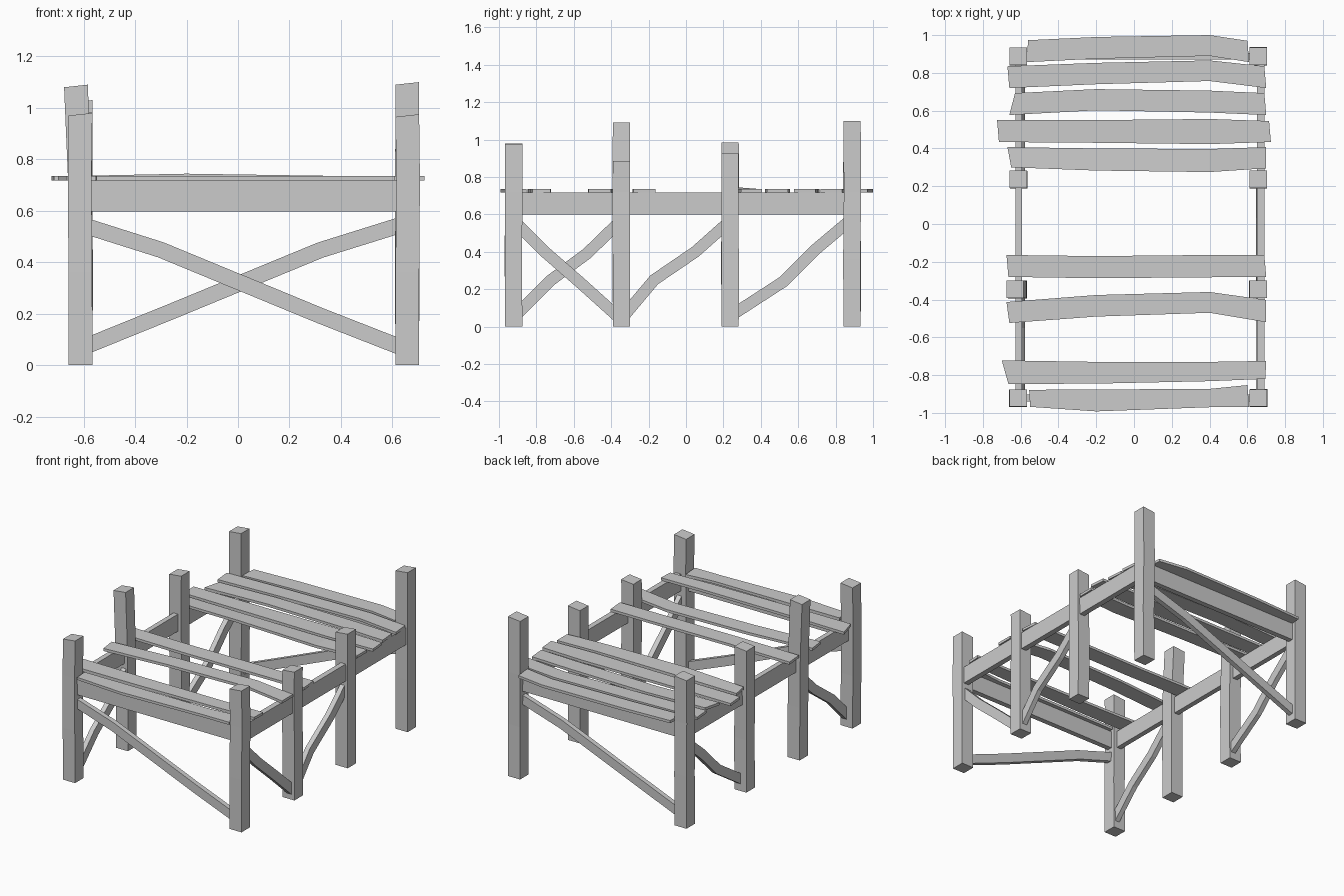
import bpy, random
from mathutils import Vector

if "Cube" in bpy.data.objects:
    bpy.data.objects.remove(bpy.data.objects["Cube"])

random.seed(4)
XL, XR = -0.612, 0.658
YS = [-0.921, -0.345, 0.236, 0.888]


def loft(name, rings):
    """Closed skin over a row of four-point rings."""
    verts = [p for r in rings for p in r]
    faces = [(0, 1, 2, 3)]
    for i in range(len(rings) - 1):
        a, b = i * 4, i * 4 + 4
        faces += [(a + j, b + j, b + (j + 1) % 4, a + (j + 1) % 4) for j in range(4)]
    e = len(verts) - 4
    faces.append((e + 3, e + 2, e + 1, e))
    me = bpy.data.meshes.new(name)
    me.from_pydata(verts, [], faces)
    ob = bpy.data.objects.new(name, me)
    bpy.context.collection.objects.link(ob)
    bpy.context.view_layer.objects.active = ob
    bpy.ops.object.mode_set(mode='EDIT')
    bpy.ops.mesh.select_all(action='SELECT')
    bpy.ops.mesh.normals_make_consistent(inside=False)
    bpy.ops.object.mode_set(mode='OBJECT')


def box(name, lo, hi):
    loft(name, [[(lo[0], lo[1], z), (hi[0], lo[1], z), (hi[0], hi[1], z), (lo[0], hi[1], z)]
                for z in (lo[2], hi[2])])


def brace(name, path, axis, at, depth=0.034, width=0.062):
    """Bent board in a vertical plane; path holds (along, z)."""
    pts = [Vector(p) for p in path]
    rings = []
    for i, p in enumerate(pts):
        d = (pts[min(i + 1, len(pts) - 1)] - pts[max(i - 1, 0)]).normalized()
        n = Vector((-d.y, d.x)) * width / 2
        ring = []
        for s, t in ((-1, -1), (1, -1), (1, 1), (-1, 1)):
            q, w = p + n * s, at + t * depth / 2
            ring.append((q.x, w, q.y) if axis == 'x' else (w, q.x, q.y))
        rings.append(ring)
    loft(name, rings)


# posts: slightly crooked square timbers of differing heights
tops = {'left': [0.975, 1.085, 0.98, 1.025], 'right': [0.97, 0.88, 0.92, 1.095]}
for side, x in (('left', XL), ('right', XR)):
    for k, (y, h) in enumerate(zip(YS, tops[side])):
        rings = []
        for i, z in enumerate((0, 0.36, 0.72, h)):
            j = 0.004 if 0 < i < 3 else 0.0
            cx = x + random.uniform(-j, j)
            cy = y + random.uniform(-j, j)
            if side == 'left' and k == 1 and i == 3:
                cx -= 0.018
            tilt = 0.005 if i == 3 else 0
            r = 0.046
            rings.append([(cx + sx * r, cy + sy * r, z + sx * tilt)
                          for sx, sy in ((-1, -1), (1, -1), (1, 1), (-1, 1))])
        loft(f"{side}_post_{k + 1}", rings)

# long side rails and end beams
box("left_rail", (-0.627, -0.91, 0.598), (-0.592, 0.88, 0.716))
box("right_rail", (0.652, -0.91, 0.598), (0.690, 0.88, 0.716))
for n, y in (("front_beam", YS[0]), ("back_beam", YS[3])):
    box(n, (XL, y - 0.018, 0.598), (XR, y + 0.018, 0.718))

# deck planks: left x (back, front), right x, back edge y, front edge y
planks = [
    ((-.56, -.57), (.60, .61), (.973, .99, 1.0, .970), (.857, .875, .89, .857)),
    ((-.67, -.66), (.69, .70), (.835, .853, .866, .835), (.72, .74, .757, .72)),
    ((-.63, -.66), (.69, .70), (.693, .714, .706, .693), (.577, .602, .59, .577)),
    ((-.725, -.715), (.715, .725), (.55, .55, .556, .545), (.434, .430, .423, .434)),
    ((-.67, -.65), (.70, .70), (.407, .400, .397, .407), (.30, .283, .275, .295)),
    ((-.675, -.665), (.69, .70), (-.164, -.17, -.164, -.164), (-.28, -.287, -.282, -.28)),
    ((-.675, -.66), (.70, .70), (-.413, -.376, -.36, -.402), (-.524, -.49, -.47, -.52)),
    ((-.70, -.665), (.70, .695), (-.722, -.73, -.73, -.725), (-.847, -.845, -.832, -.82)),
    ((-.555, -.55), (.60, .61), (-.878, -.876, -.873, -.853), (-.968, -.992, -.97, -.968)),
]
for k, (l, r, back, front) in enumerate(planks):
    rings = []
    for i, (yb, yf) in enumerate(zip(back, front)):
        xb = (l[0], -0.2, 0.4, r[0])[i]
        xf = (l[1], -0.2, 0.4, r[1])[i]
        up = 0.009 if k == 4 and i == 1 else 0
        rings.append([(xb, yb, 0.717), (xf, yf, 0.717 + up),
                      (xf, yf, 0.735 + up), (xb, yb, 0.735)])
    loft(f"plank_{k + 1}", rings)

# diagonal braces on both ends
brace("front_brace", [(-.60, .543), (-.30, .448), (.32, .192), (.65, .063)], 'x', YS[0])
brace("back_brace", [(-.60, .07), (-.25, .212), (.32, .447), (.65, .55)], 'x', YS[3])

# diagonal braces along the sides
XBL, XBR = -0.595, 0.664
brace("right_brace_front", [(-.91, .555), (-.755, .40), (-.56, .23), (-.36, .05)], 'y', XBR)
brace("right_brace_middle", [(-.33, .06), (-.17, .25), (.05, .40), (.23, .56)], 'y', XBR)
brace("left_brace_front", [(-.91, .06), (-.72, .25), (-.53, .39), (-.36, .555)], 'y', XBL)
brace("left_brace_back", [(.25, .065), (.52, .24), (.69, .41), (.88, .57)], 'y', XBL)
